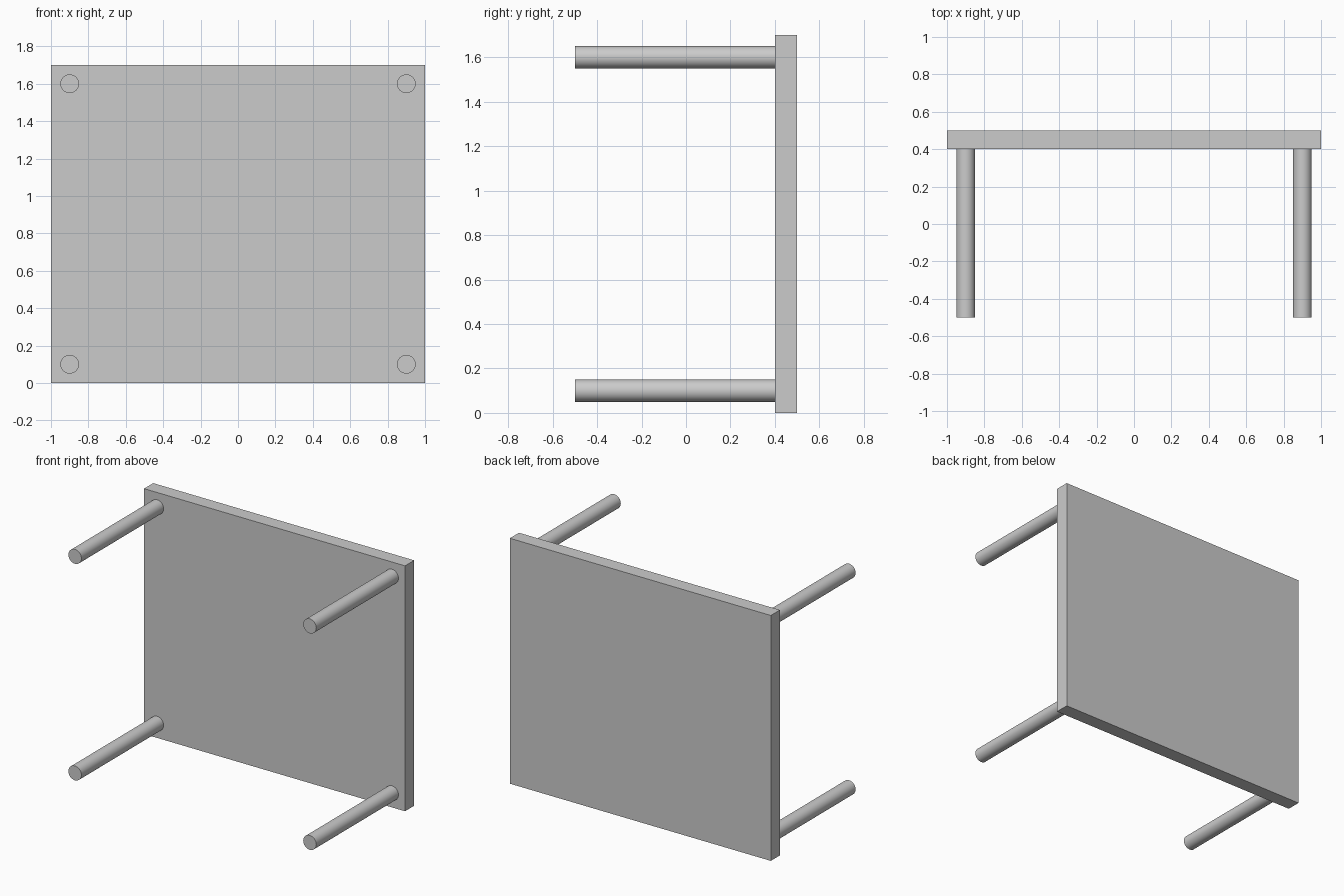
import bpy
import math

cube = bpy.data.objects.get("Cube")
if cube:
    bpy.data.objects.remove(cube, do_unlink=True)

# Single grey finish
GREY = (0.6, 0.6, 0.6, 1.0)
grey = bpy.data.materials.new("plain_grey")
grey.use_nodes = True
grey.diffuse_color = GREY
grey.node_tree.nodes["Principled BSDF"].inputs["Base Color"].default_value = GREY

# Upright table top
bpy.ops.mesh.primitive_cube_add(size=1, location=(0, 0.45, 0.85))
top = bpy.context.object
top.name = "table_top"
top.scale = (2, 0.1, 1.7)
bpy.ops.object.transform_apply(location=False, rotation=False, scale=True)
top.data.materials.append(grey)


def add_leg(name, x, z):
    """Round leg reaching forward from the table top."""
    bpy.ops.mesh.primitive_cylinder_add(
        vertices=32, radius=0.05, depth=0.9,
        location=(x, -0.05, z), rotation=(math.pi / 2, 0, 0))
    leg = bpy.context.object
    leg.name = name
    leg.data.materials.append(grey)
    bpy.ops.object.shade_smooth_by_angle(angle=math.radians(30))


# Four legs, one near each corner
for side, x in (("left", 0.9), ("right", -0.9)):
    for level, z in (("lower", 0.1), ("upper", 1.6)):
        add_leg(f"{level}_{side}_leg", x, z)
